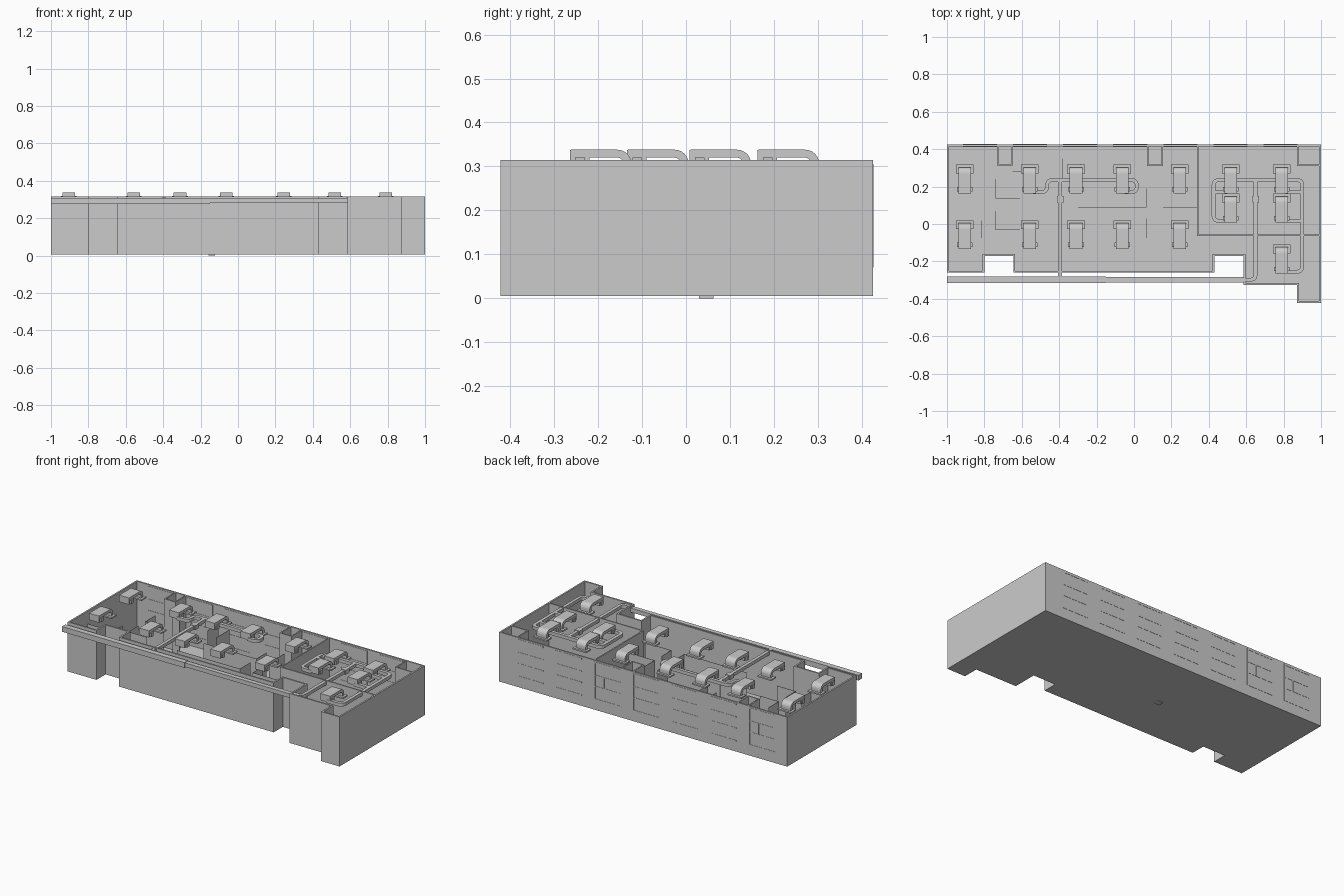
import bpy, bmesh, math
from mathutils import Vector

if "Cube" in bpy.data.objects:
    bpy.data.objects.remove(bpy.data.objects["Cube"])

Z0, Z1 = 0.005, 0.315


def finish(name, bm):
    bmesh.ops.recalc_face_normals(bm, faces=bm.faces)
    me = bpy.data.meshes.new(name)
    bm.to_mesh(me)
    bm.free()
    ob = bpy.data.objects.new(name, me)
    bpy.context.collection.objects.link(ob)
    return ob


def add_box(bm, x0, x1, y0, y1, z0, z1):
    vs = bmesh.ops.create_cube(bm, size=1)['verts']
    for v in vs:
        v.co = Vector(((x0 + x1) / 2 + v.co.x * (x1 - x0),
                       (y0 + y1) / 2 + v.co.y * (y1 - y0),
                       (z0 + z1) / 2 + v.co.z * (z1 - z0)))


def box(name, *b):
    bm = bmesh.new()
    add_box(bm, *b)
    return finish(name, bm)


def add_prism(bm, profile, x0, x1):
    """Extrude a (y, z) profile along x."""
    f = bm.faces.new([bm.verts.new((x0, y, z)) for y, z in profile])
    r = bmesh.ops.extrude_face_region(bm, geom=[f])
    bmesh.ops.translate(bm, vec=(x1 - x0, 0, 0),
                        verts=[g for g in r['geom'] if isinstance(g, bmesh.types.BMVert)])


def offset(pts, d, closed):
    """Mitred offset of a 2D path to its left by d."""
    n, out = len(pts), []
    P = [Vector(p) for p in pts]
    for i in range(n):
        a = (P[i] - P[i - 1]).normalized() if closed or i > 0 else None
        b = (P[(i + 1) % n] - P[i]).normalized() if closed or i < n - 1 else None
        a, b = a or b, b or a
        na, nb = Vector((-a.y, a.x)), Vector((-b.y, b.x))
        m = (na + nb).normalized()
        out.append(P[i] + m * (d / max(m.dot(na), 0.2)))
    return out


def ribbon(name, pts, left, right, z0, z1, closed=False):
    """Rectangular section swept along a plan path."""
    bm = bmesh.new()
    L, R = offset(pts, left, closed), offset(pts, -right, closed)
    rings = [[bm.verts.new((p.x, p.y, z)) for p, z in ((l, z0), (r, z0), (r, z1), (l, z1))]
             for l, r in zip(L, R)]
    n = len(rings)
    for i in range(n if closed else n - 1):
        a, b = rings[i], rings[(i + 1) % n]
        for k in range(4):
            bm.faces.new((a[k], a[(k + 1) % 4], b[(k + 1) % 4], b[k]))
    if not closed:
        bm.faces.new(rings[0])
        bm.faces.new(rings[-1])
    return finish(name, bm)


def fillet(pts, r, steps=5):
    """Round the inner corners of a 2D path."""
    P = [Vector(p) for p in pts]
    out = [P[0]]
    for i in range(1, len(P) - 1):
        a = P[i] + (P[i - 1] - P[i]).normalized() * r
        c = P[i] + (P[i + 1] - P[i]).normalized() * r
        for k in range(steps + 1):
            t = k / steps
            out.append(a * (1 - t) ** 2 + P[i] * 2 * t * (1 - t) + c * t * t)
    return out + [P[-1]]


# Floor slab and outer walls
outline = [(-1, 0.425), (-1, -0.26), (-0.8, -0.26), (-0.8, -0.17), (-0.645, -0.17),
           (-0.645, -0.26), (0.43, -0.26), (0.43, -0.17), (0.585, -0.17), (0.585, -0.325),
           (0.872, -0.325), (0.872, -0.422), (1, -0.422), (1, 0.425)]
bm = bmesh.new()
face = bm.faces.new([bm.verts.new((x, y, Z0)) for x, y in outline])
ext = bmesh.ops.extrude_face_region(bm, geom=[face])
bmesh.ops.translate(bm, vec=(0, 0, 0.006),
                    verts=[g for g in ext['geom'] if isinstance(g, bmesh.types.BMVert)])
finish('floor_slab', bm)
ribbon('outer_walls', outline, 0.01, 0, Z0, Z1, True)
box('floor_drain', -0.157, -0.123, 0.03, 0.063, 0, 0.012)

# Column shafts along the back wall, and room dividing walls
for x0, x1 in ((-0.73, -0.65), (0.07, 0.155)):
    ribbon('back_shaft', [(x0, 0.42), (x0, 0.31), (x1, 0.31), (x1, 0.42)], 0.008, 0, Z0, Z1)
ribbon('corner_shaft', [(0.872, 0.42), (0.872, 0.31), (0.995, 0.31)], 0.008, 0, Z0, Z1)
box('cross_wall', 0.336, 0.344, -0.06, 0.42, Z0, Z1)
ribbon('long_wall', [(0.336, -0.06), (0.995, -0.06)], 0.004, 0.004, Z0, Z1)

# Thin inner partitions
partitions = [
    [(-0.74, 0.24), (-0.74, 0.137), (-0.61, 0.137)],
    [(-0.74, 0.07), (-0.74, -0.03), (-0.61, -0.03)],
    [(-0.995, -0.075), (-0.815, -0.075), (-0.815, 0.02)],
    [(-0.38, 0.24), (-0.38, 0.35)],
    [(-0.285, 0.19), (-0.285, 0.32)],
    [(-0.3, 0.09), (0.065, 0.09), (0.065, 0.19)],
    [(-0.37, -0.075), (0.065, -0.075), (0.065, 0.03)],
    [(0.155, 0.24), (0.155, 0.09), (0.338, 0.09)],
    [(0.155, 0.02), (0.155, -0.075), (0.338, -0.075)],
    [(-0.65, 0.28), (-0.6, 0.28)],
]
for p in partitions:
    ribbon('partition', p, 0.001, 0.001, Z0, 0.235)

# Seven windows on the back wall: slim frames and glazing bars
for i in range(7):
    x0 = -0.915 + i * 0.268
    x1 = x0 + 0.182
    bm = bmesh.new()
    for a, b, c, d in ((x0, x1, 0.298, 0.306), (x1 - 0.007, x1, 0.07, 0.306),
                       (x0, x1, 0.22, 0.225), (x0, x1, 0.15, 0.155), (x0, x1, 0.07, 0.076),
                       (x1 - 0.07, x1 - 0.065, 0.15, 0.225)):
        add_box(bm, a, b, 0.413, 0.4265, c, d)
    finish('back_window', bm)

# Ceiling air unit: curved duct elbow at the back, flanged box at the front
bm = bmesh.new()
R, r = 0.032, 0.014
arc = [math.radians(90 - 15 * k) for k in range(7)]
outer = [(-0.012 - R + R * math.cos(t), 0.306 + R * math.sin(t)) for t in arc]
inner = [(-0.012 - R + r * math.cos(t), 0.306 + r * math.sin(t)) for t in arc]
profile = ([(-0.15, 0.338)] + outer + [(-0.012, 0.29), (-0.012 - R + r, 0.29)]
           + inner[::-1] + [(-0.15, 0.32)])
add_prism(bm, profile, -0.034, 0.034)
add_box(bm, -0.047, 0.047, -0.045, 0.002, 0.282, 0.291)     # diffuser frame
add_box(bm, -0.034, 0.034, -0.152, -0.108, 0.296, 0.3375)   # fan box
for s in (-1, 1):                                           # side brackets
    add_box(bm, s * 0.037 - 0.005, s * 0.037 + 0.005, -0.14, -0.118, 0.296, 0.32)
unit = finish('air_unit', bm)
spots = [(x, y) for y in (0.315, 0.018) for x in (-0.905, -0.558, -0.31, -0.063, 0.245)]
spots += [(x, y) for x in (0.518, 0.79) for y in (0.315, 0.16)] + [(0.79, -0.112)]
unit.location = (*spots[0], 0)
for x, y in spots[1:]:
    o = bpy.data.objects.new('air_unit', unit.data)
    o.location = (x, y, 0)
    bpy.context.collection.objects.link(o)

# Main front duct in two sizes
box('main_duct_left', -1, -0.15, -0.316, -0.282, 0.275, 0.308)
box('main_duct_right', -0.155, 0.595, -0.312, -0.284, 0.28, 0.306)

# Branch ducts feeding the units
zb, zt, w = 0.29, 0.311, 0.01
branches = [
    [(-0.395, -0.285), (-0.395, 0.235)],
    [(-0.54, 0.17), (-0.465, 0.17), (-0.465, 0.235), (0.015, 0.235), (0.015, 0.17), (-0.05, 0.17)],
    [(0.58, -0.298), (0.65, -0.298), (0.65, 0.235)],
    [(0.5, 0.017), (0.425, 0.017), (0.425, 0.235), (0.9, 0.235), (0.9, -0.255), (0.8, -0.255)],
    [(0.8, 0.017), (0.9, 0.017)],
    [(0.425, 0.17), (0.5, 0.17)],
    [(0.81, 0.17), (0.9, 0.17)],
]
for p in branches:
    ribbon('branch_duct', fillet(p, 0.03), w, w, zb, zt)
for x in (-0.395, 0.65):
    box('duct_damper', x - 0.017, x + 0.017, 0.115, 0.15, 0.286, 0.314)
